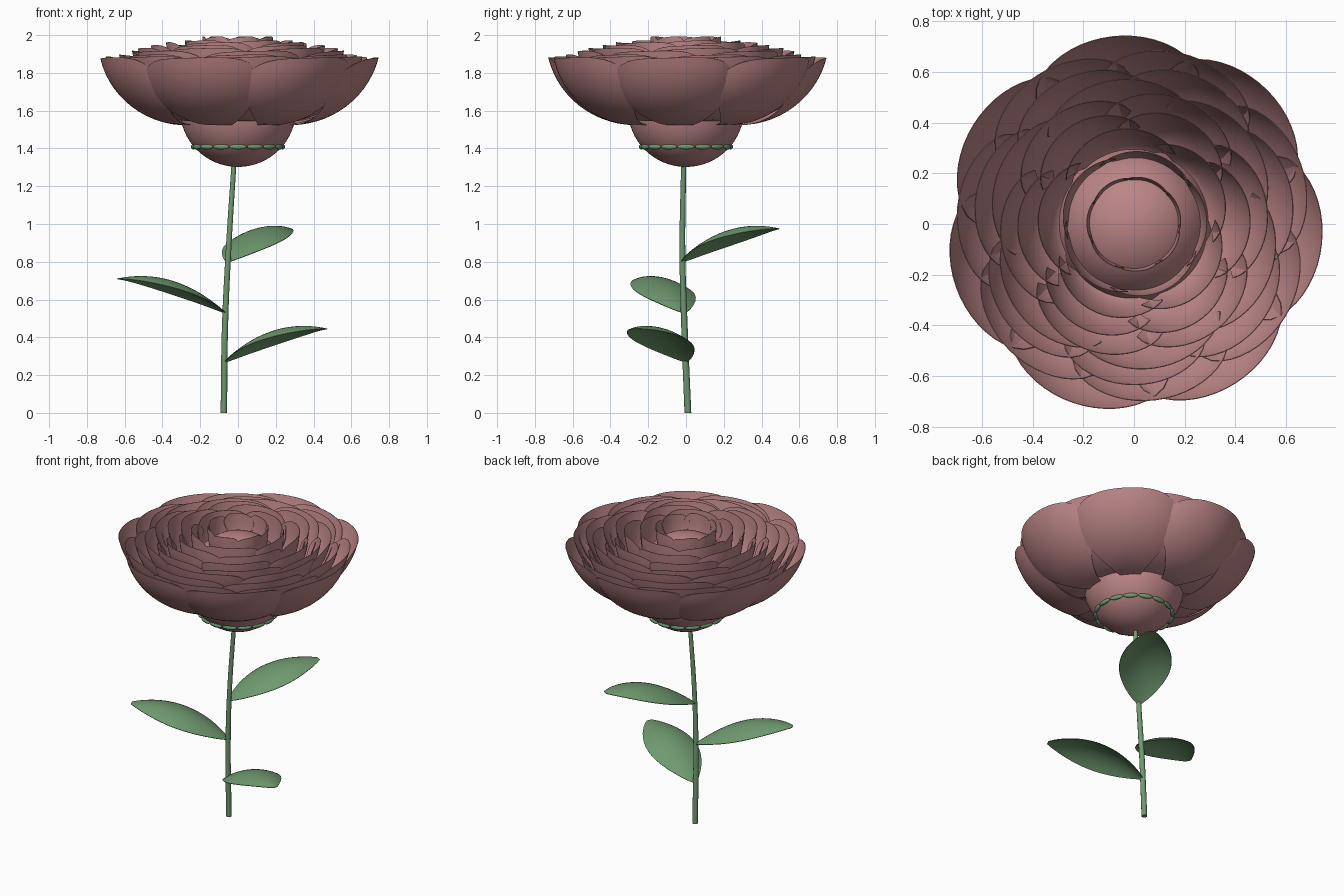
import bpy, bmesh, math
from mathutils import Vector

if "Cube" in bpy.data.objects:
    bpy.data.objects.remove(bpy.data.objects["Cube"])


def material(name, rgb):
    m = bpy.data.materials.new(name)
    m.diffuse_color = (*rgb, 1)
    m.use_nodes = True
    m.node_tree.nodes["Principled BSDF"].inputs["Base Color"].default_value = m.diffuse_color
    return m


PINK = material("dusty_pink", (0.50, 0.235, 0.24))
GREEN = material("leaf_green", (0.16, 0.32, 0.16))


def finish(name, verts, faces, mat, thickness=0):
    me = bpy.data.meshes.new(name)
    me.from_pydata(verts, [], faces)
    bm = bmesh.new()
    bm.from_mesh(me)
    bmesh.ops.remove_doubles(bm, verts=bm.verts, dist=0.0002)
    bmesh.ops.recalc_face_normals(bm, faces=bm.faces)
    bm.to_mesh(me)
    bm.free()
    ob = bpy.data.objects.new(name, me)
    bpy.context.collection.objects.link(ob)
    me.materials.append(mat)
    bpy.context.view_layer.objects.active = ob
    ob.select_set(True)
    if thickness:
        sol = ob.modifiers.new("thickness", 'SOLIDIFY')
        sol.thickness = thickness
        sol.offset = 0
        bpy.ops.object.modifier_apply(modifier=sol.name)
    bpy.ops.object.shade_smooth_by_angle(angle=math.radians(40))
    ob.select_set(False)
    return ob


def grid(fn, nu, nv):
    """Sheet of quads from fn(u, v), u in -1..1, v in 0..1."""
    verts = [fn(2 * i / nu - 1, j / nv) for j in range(nv + 1) for i in range(nu + 1)]
    w = nu + 1
    faces = [(j * w + i, j * w + i + 1, (j + 1) * w + i + 1, (j + 1) * w + i)
             for j in range(nv) for i in range(nu)]
    return verts, faces


# Cupped petals with a narrow foot, ring by ring from the outside in
TURN = math.radians(76)


def petal(name, angle, half, radius, base_r, base_z, rim_z, curl):
    def fn(u, v):
        t = v * (1 - 0.24 * abs(u) ** 4.5)           # rounded top corners
        s = t * TURN
        r = base_r + (radius - base_r) * math.sin(s) / math.sin(TURN) - curl * u * u * t
        z = base_z + (rim_z - base_z) * (1 - math.cos(s)) / (1 - math.cos(TURN)) + 0.01 * u * t
        a = angle + u * half * (0.34 + 0.66 * math.sin(t * math.pi / 2))
        return (r * math.cos(a), r * math.sin(a), z)
    finish(name, *grid(fn, 20, 14), PINK, 0.003)


# count, first angle, rim radius, foot radius, foot height, rim height, edge curl
RINGS = [(7, -6, 0.745, 0.28, 1.525, 1.88, 0.08), (7, 20, 0.70, 0.28, 1.545, 1.885, 0.075),
         (7, 13, 0.635, 0.28, 1.565, 1.895, 0.07), (6, 38, 0.575, 0.28, 1.60, 1.915, 0.07),
         (6, 8, 0.53, 0.28, 1.63, 1.93, 0.07), (6, 3, 0.46, 0.28, 1.66, 1.945, 0.07),
         (5, 31, 0.38, 0.27, 1.69, 1.96, 0.06), (5, 5, 0.288, 0.255, 1.77, 1.97, 0.022),
         (7, 20, 0.187, 0.17, 1.86, 1.99, 0.008)]
for k, (n, start, radius, br, bz, rz, curl) in enumerate(RINGS):
    for i in range(n):
        petal(f"petal_ring{k + 1}_{i + 1}", math.radians(start + 360 * i / n),
              2 * math.pi / n * 0.64, radius, br, bz, rz, curl)


# Ball at the middle of the flower
def ball(u, v):
    a, q = math.pi * u, math.pi * v
    r = 0.308 * math.sin(q)
    return (r * math.cos(a), r * math.sin(a), 1.61 - (0.308 if v < 0.5 else 0.325) * math.cos(q))


finish("flower_ball", *grid(ball, 64, 32), PINK)

# Ring of small sepal tips set into the ball
for i in range(16):
    a = 2 * math.pi * i / 16

    def fn(u, v):
        p, q = math.pi * u, math.pi * v
        x, y = 0.236 + 0.013 * math.sin(q) * math.cos(p), -0.046 * math.cos(q)
        return (x * math.cos(a) - y * math.sin(a), x * math.sin(a) + y * math.cos(a),
                1.409 + 0.015 * math.sin(q) * math.sin(p))
    finish(f"sepal_tip_{i + 1}", *grid(fn, 10, 8), GREEN)

# Tapered, gently bent stem
cu = bpy.data.curves.new("stem", 'CURVE')
cu.dimensions = '3D'
cu.bevel_depth = 0.018
cu.bevel_resolution = 3
cu.use_fill_caps = True
sp = cu.splines.new('BEZIER')
path = [(-0.075, 0.01, 0, 1.0), (-0.069, -0.008, 0.45, 0.95),
        (-0.051, -0.019, 0.85, 0.85), (-0.02, -0.012, 1.34, 0.75)]
sp.bezier_points.add(len(path) - 1)
for bp, (x, y, z, r) in zip(sp.bezier_points, path):
    bp.co, bp.radius = (x, y, z), r
    bp.handle_left_type = bp.handle_right_type = 'AUTO'
tmp = bpy.data.objects.new("stem_curve", cu)
bpy.context.collection.objects.link(tmp)
bpy.context.view_layer.update()
me = bpy.data.meshes.new_from_object(tmp.evaluated_get(bpy.context.evaluated_depsgraph_get()))
finish("stem", [v.co.copy() for v in me.vertices], [tuple(p.vertices) for p in me.polygons], GREEN)
bpy.data.objects.remove(tmp)


# Arched leaves with drooping edges and pointed tips
def leaf(name, base, tip):
    b, d = Vector(base), Vector(tip) - Vector(base)
    side = Vector((-d.y, d.x, 0)).normalized()

    def fn(u, v):
        w = 0.16 * math.sin(math.pi * (0.01 + 0.97 * v) ** 0.97) ** 0.8
        p = b + d * v + side * (u * w)
        p.z += 0.22 * v * (1 - v) + 0.05 * (0.45 - u * u) * math.sin(math.pi * v)
        return p
    finish(name, *grid(fn, 12, 20), GREEN, 0.004)


leaf("leaf_low", (-0.065, 0.0, 0.27), (0.465, -0.27, 0.445))
leaf("leaf_middle", (-0.07, -0.01, 0.53), (-0.635, -0.235, 0.71))
leaf("leaf_high", (-0.055, -0.018, 0.80), (0.265, 0.487, 0.975))
